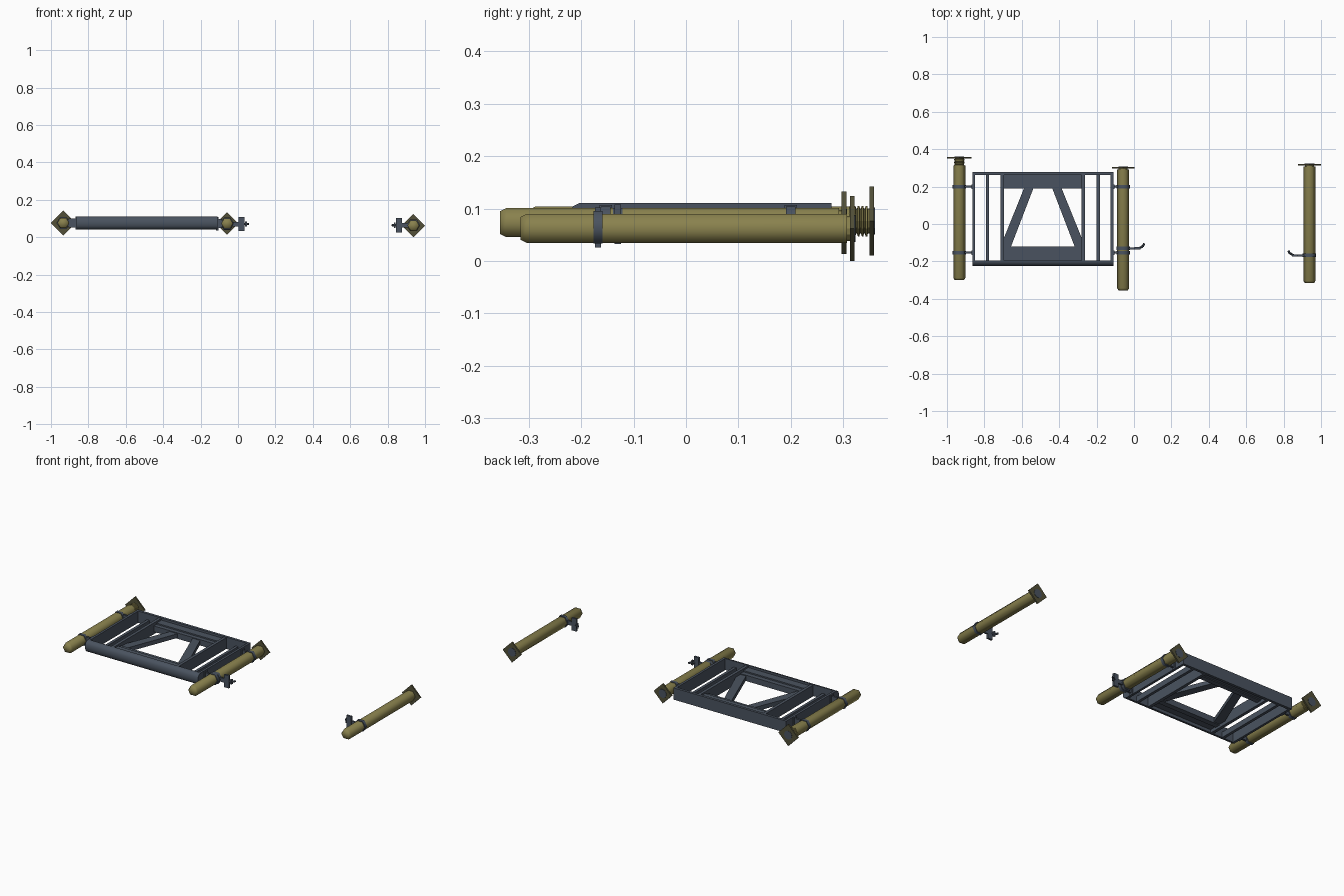
import bpy, bmesh, math
from mathutils import Vector, Matrix

if "Cube" in bpy.data.objects:
    bpy.data.objects.remove(bpy.data.objects["Cube"])

def mat(name, c):
    m = bpy.data.materials.new(name)
    m.diffuse_color = (*c, 1)
    m.use_nodes = True
    m.node_tree.nodes["Principled BSDF"].inputs["Base Color"].default_value = m.diffuse_color
    return m

OLIVE = mat("olive paint", (0.25, 0.22, 0.075))
STEEL = mat("blue grey steel", (0.068, 0.086, 0.115))
DARK = mat("dark olive plate", (0.085, 0.08, 0.04))

def finish(name, bm, m, angle=None):
    bmesh.ops.recalc_face_normals(bm, faces=bm.faces)
    me = bpy.data.meshes.new(name)
    bm.to_mesh(me)
    bm.free()
    me.materials.append(m)
    ob = bpy.data.objects.new(name, me)
    bpy.context.collection.objects.link(ob)
    if angle:
        bpy.ops.object.select_all(action='DESELECT')
        ob.select_set(True)
        bpy.context.view_layer.objects.active = ob
        bpy.ops.object.shade_smooth_by_angle(angle=math.radians(angle))
    return ob

def box(name, x0, x1, y0, y1, z0, z1, m=STEEL):
    bm = bmesh.new()
    bmesh.ops.create_cube(bm, size=1, matrix=Matrix.Translation(
        ((x0 + x1) / 2, (y0 + y1) / 2, (z0 + z1) / 2)) @ Matrix.Diagonal((x1 - x0, y1 - y0, z1 - z0, 1)))
    return finish(name, bm, m)

def turned(name, x, z, rings, m, sides, phase=0, angle=None):
    """Solid of (y, radius) rings around an axis parallel to y."""
    bm = bmesh.new()
    loops = []
    for y, r in rings:
        loops.append([bm.verts.new((x + r * math.cos(phase + k * math.tau / sides), y,
                                    z + r * math.sin(phase + k * math.tau / sides))) for k in range(sides)])
    for a, b in zip(loops, loops[1:]):
        for k in range(sides):
            j = (k + 1) % sides
            bm.faces.new((a[k], a[j], b[j], b[k]))
    bm.faces.new(loops[0])
    bm.faces.new(loops[-1])
    return finish(name, bm, m, angle)

def prism(name, pts, axis, lo, hi, m=STEEL, angle=None):
    """Extrude a 2D outline: axis 'x' takes (y, z), axis 'z' takes (x, y)."""
    f = (lambda p, t: (t, p[0], p[1])) if axis == 'x' else (lambda p, t: (p[0], p[1], t))
    bm = bmesh.new()
    a = [bm.verts.new(f(p, lo)) for p in pts]
    b = [bm.verts.new(f(p, hi)) for p in pts]
    bm.faces.new(a)
    bm.faces.new(b)
    for k in range(len(pts)):
        j = (k + 1) % len(pts)
        bm.faces.new((a[k], a[j], b[j], b[k]))
    return finish(name, bm, m, angle)

def rod(name, p, q, r, m=STEEL, sides=8):
    p, q = Vector(p), Vector(q)
    bm = bmesh.new()
    bmesh.ops.create_cone(bm, cap_ends=True, segments=sides, radius1=r, radius2=r, depth=(q - p).length,
                          matrix=Matrix.Translation((p + q) / 2) @ (q - p).to_track_quat('Z', 'Y').to_matrix().to_4x4())
    return finish(name, bm, m, 40)

def clamp_ring(name, x, y, z):
    turned(name, x, z, [(y - .009, .036), (y + .009, .036)], STEEL, 6, 0, 65)

# Jack legs: hexagonal tube, threaded screw, diamond foot plate
legs = [("left", -.934, .076, -.30, .312, .350, .066),
        ("middle", -.058, .073, -.355, .292, .297, .060),
        ("right", .938, .062, -.316, .307, .313, .062)]
for n, x, z, y0, y1, yp, r in legs:
    turned(n + "_leg_tube", x, z, [(y0, .025), (y0 + .012, .032), (y1, .032)], OLIVE, 6, 0, 65)
    thread = [(y1 - .005, .024)]
    y = y1
    while y < yp - .006:
        thread += [(y + .001, .029), (y + .004, .029), (y + .005, .024), (y + .007, .024)]
        y += .0075
    thread.append((yp + .001, .024))
    turned(n + "_leg_screw", x, z, thread, OLIVE, 12)
    turned(n + "_foot_plate", x, z, [(yp, r), (yp + .009, r)], DARK, 4)
    turned(n + "_foot_disc", x, z, [(yp + .008, .026), (yp + .0105, .026)], STEEL, 12)

# Main frame, symmetric about its centre line CX
CX = -.4875
nose = [(-.195, .042), (-.195, .111), (-.203, .111), (-.216, .104), (-.223, .092),
        (-.225, .076), (-.223, .060), (-.216, .048), (-.203, .042)]
prism("front_beam", nose, 'x', CX - .377, CX + .377, angle=50)
box("back_rail", CX - .377, CX + .377, .262, .278, .04, .111)
for s, side in ((-1, "left"), (1, "right")):
    def sbox(name, a, b, *rest):
        box(side + name, *sorted((CX + s * a, CX + s * b)), *rest)
    sbox("_end_wall", .363, .377, -.2, .27, .04, .111)
    sbox("_low_slat", .288, .305, -.2, .27, .042, .075)
    sbox("_inner_wall", .208, .226, -.2, .27, .04, .108)
    prism(side + "_diagonal_brace",
          [(CX + s * .212, -.12), (CX + s * .212, -.085), (CX + s * .10, .192), (CX + s * .05, .192),
           (CX + s * .17, -.12)], 'z', .06, .085)
box("back_cross_panel", CX - .21, CX + .21, .215, .265, .06, .098)
box("back_cross_strip", CX - .21, CX + .21, .19, .22, .055, .09)
box("front_cross_panel", CX - .21, CX + .21, -.2, -.148, .06, .098)
box("front_cross_strip", CX - .21, CX + .21, -.152, -.12, .055, .09)

# Clamps joining the legs to the frame
for n, x, z, d, xe in (("left", -.934, .076, 1, CX - .37), ("middle", -.058, .073, -1, CX + .37)):
    for y, pos in ((.2, "back"), (-.153, "front")):
        clamp_ring(f"{n}_{pos}_clamp", x, y, z)
        a, b = sorted((x + d * .028, xe))
        box(f"{n}_{pos}_clamp_lug", a, b, y - .006, y + .006, z - .025, z + .025)
        a, b = sorted((xe, xe - d * .012))
        box(f"{n}_{pos}_clamp_pad", a, b, y - .012, y + .012, z - .036, z + .034)

# Free clamps with locking handles
for n, x, y, z, d in (("middle", -.058, -.13, .070, 1), ("right", .938, -.168, .064, -1)):
    clamp_ring(n + "_handle_clamp", x, y, z)
    a, b = sorted((x + d * .03, x + d * .066))
    box(n + "_handle_lug", a, b, y - .005, y + .005, z - .012, z + .012)
    a, b = sorted((x + d * .06, x + d * .092))
    box(n + "_handle_jaw", a, b, y - .006, y + .006, z - .038, z + .038)
    rod(n + "_handle_arm", (x + d * .085, y, z), (x + d * .108, y + .014, z), .006)
    rod(n + "_handle_tip", (x + d * .106, y + .011, z), (x + d * .113, y + .026, z), .006)
    box(n + "_handle_pin", x + d * .1 - .005, x + d * .1 + .005, y + .002, y + .014, z - .014, z + .014)
